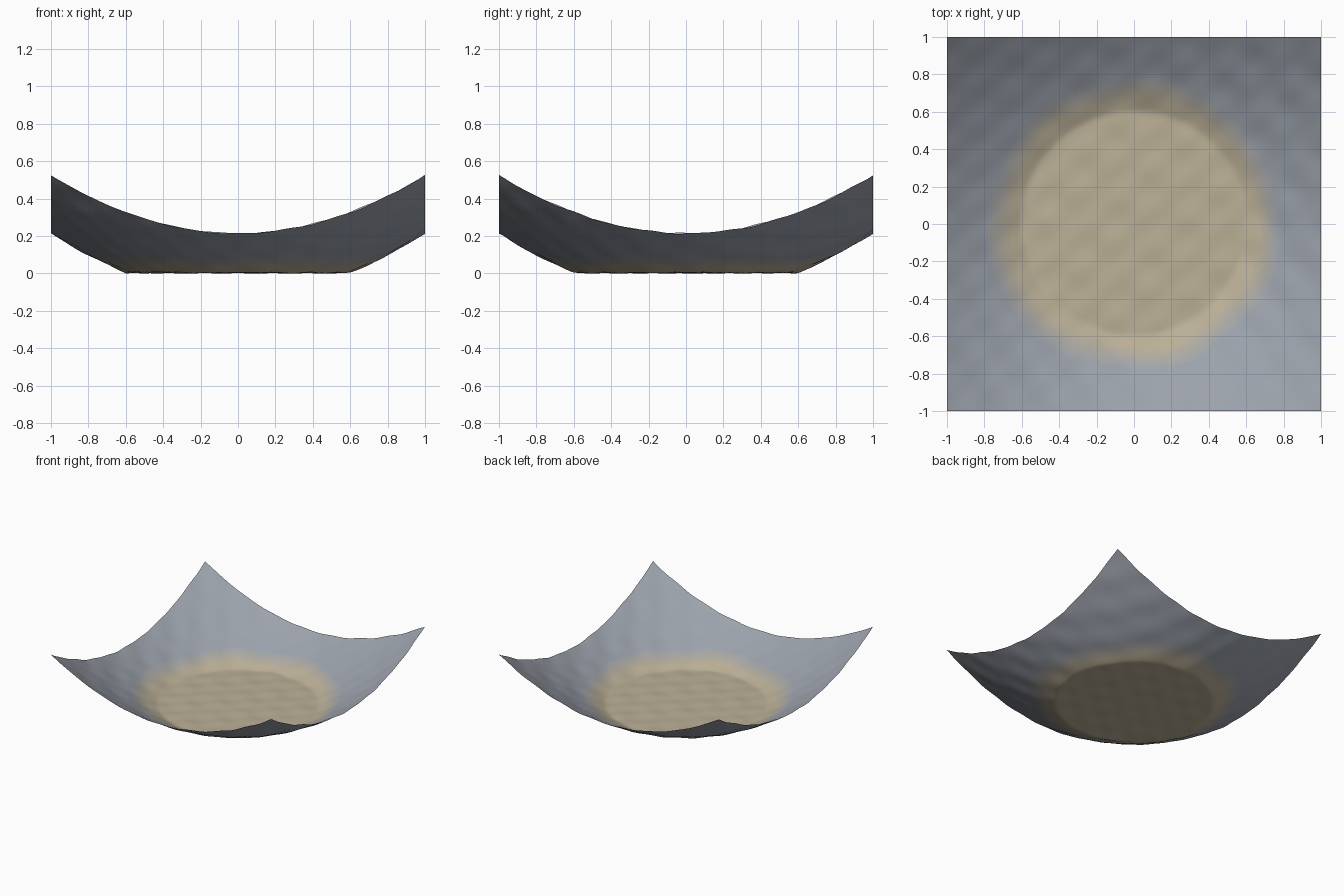
import bpy, bmesh
from math import sin, hypot

if "Cube" in bpy.data.objects:
    bpy.data.objects.remove(bpy.data.objects["Cube"])

N = 100          # grid resolution
FLAT_R = 0.6     # radius of the flat sandy floor
BANDS = 9        # colour steps from sand to rock
SAND = (0.50, 0.435, 0.31)
ROCK = (0.33, 0.36, 0.41)


def height(x, y):
    # flat floor, then a bowl rising to the corners, with faint ripples
    r = hypot(x, y)
    bowl = 0.344 * max(0.0, r ** 1.85 - FLAT_R ** 1.85)
    ripple = 0.0022 * sin(24 * x + 17 * y) + 0.0022 * sin(17 * x) * sin(30 * y - 9 * x)
    return 0.008 + bowl + ripple


# Bowl-shaped sheet of ground
bm = bmesh.new()
bmesh.ops.create_grid(bm, x_segments=N, y_segments=N, size=1)
for v in bm.verts:
    v.co.z = height(v.co.x, v.co.y)
low = min(v.co.z for v in bm.verts)
for v in bm.verts:
    v.co.z -= low

# Colour bands: sand in the middle fading to grey rock
for f in bm.faces:
    f.smooth = True
    c = f.calc_center_median()
    r = hypot(c.x, c.y) + 0.015 * sin(9 * c.x + 5 * c.y)
    t = min(1.0, max(0.0, (r - 0.66) / 0.13))
    f.material_index = round(t * (BANDS - 1))

mesh = bpy.data.meshes.new("terrain_basin")
bm.to_mesh(mesh)
bm.free()
for i in range(BANDS):
    t = i / (BANDS - 1)
    mat = bpy.data.materials.new(f"ground_{i}")
    mat.diffuse_color = tuple(s + (k - s) * t for s, k in zip(SAND, ROCK)) + (1,)
    mat.use_nodes = True
    mat.node_tree.nodes["Principled BSDF"].inputs["Base Color"].default_value = mat.diffuse_color
    mesh.materials.append(mat)

basin = bpy.data.objects.new("terrain_basin", mesh)
bpy.context.collection.objects.link(basin)
